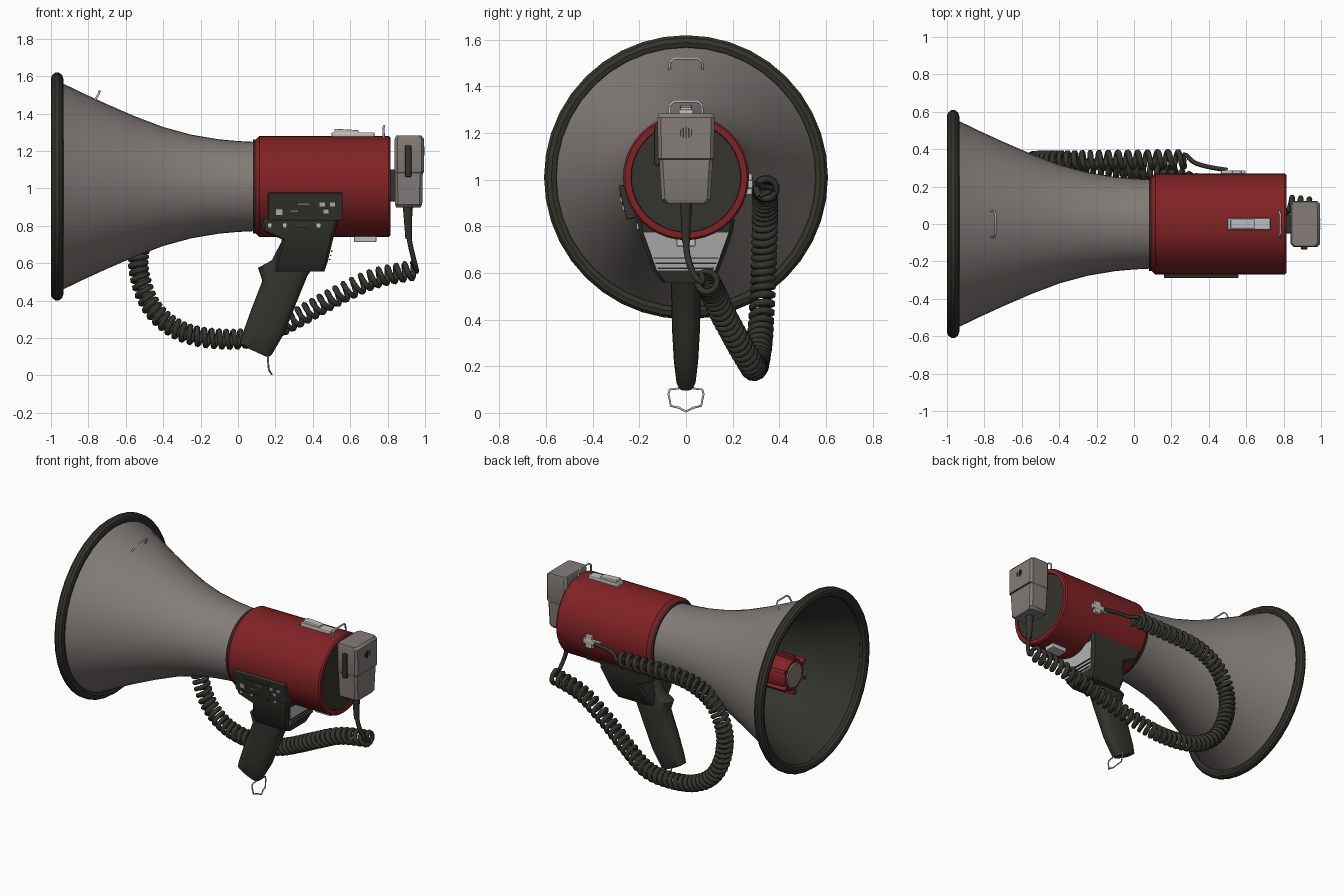
import bpy, bmesh, math
from mathutils import Vector, Matrix

if "Cube" in bpy.data.objects:
    bpy.data.objects.remove(bpy.data.objects["Cube"])

AX = 1.01  # height of the horn axis


def mat(name, c):
    m = bpy.data.materials.new(name)
    m.diffuse_color = (*c, 1)
    m.use_nodes = True
    m.node_tree.nodes["Principled BSDF"].inputs["Base Color"].default_value = m.diffuse_color
    return m


GREY = mat("warm grey", (0.23, 0.205, 0.19))
RED = mat("deep red", (0.22, 0.016, 0.018))
DARK = mat("charcoal", (0.035, 0.035, 0.027))
SILVER = mat("light silver", (0.52, 0.52, 0.51))


def finish(name, bm, m, smooth=True):
    bmesh.ops.recalc_face_normals(bm, faces=bm.faces)
    me = bpy.data.meshes.new(name)
    bm.to_mesh(me)
    bm.free()
    ob = bpy.data.objects.new(name, me)
    bpy.context.collection.objects.link(ob)
    me.materials.append(m)
    if smooth:
        activate(ob)
        bpy.ops.object.shade_smooth_by_angle(angle=math.radians(35))
    return ob


def activate(ob):
    bpy.ops.object.select_all(action='DESELECT')
    ob.select_set(True)
    bpy.context.view_layer.objects.active = ob


def skin(name, rings, m, closed=False, caps=True):
    """Bridge a list of equal-length point rings."""
    bm = bmesh.new()
    vs = [[bm.verts.new(p) for p in r] for r in rings]
    n = len(vs[0])
    for a, b in zip(vs, vs[1:] + (vs[:1] if closed else [])):
        for i in range(n):
            bm.faces.new((a[i], a[(i + 1) % n], b[(i + 1) % n], b[i]))
    if caps and not closed:
        bm.faces.new(vs[0])
        bm.faces.new(vs[-1])
    return finish(name, bm, m)


def lathe(name, prof, m, closed=False, caps=True, n=40):
    """Revolve (x, radius) pairs around the horn axis."""
    return skin(name, [[(x, r * math.cos(2 * math.pi * i / n), AX + r * math.sin(2 * math.pi * i / n))
                        for i in range(n)] for x, r in prof], m, closed, caps)


def box(name, c, s, m, rot=(0, 0, 0), bevel=0.0):
    bm = bmesh.new()
    bmesh.ops.create_cube(bm, size=1)
    bmesh.ops.scale(bm, vec=s, verts=bm.verts)
    if bevel:
        bmesh.ops.bevel(bm, geom=bm.edges[:], offset=bevel, segments=2, affect='EDGES', profile=0.5)
    ob = finish(name, bm, m, smooth=False)
    ob.location, ob.rotation_euler = c, rot
    return ob


def tube(name, pts, r, m, res=1, smooth_path=False):
    cu = bpy.data.curves.new(name, 'CURVE')
    cu.dimensions = '3D'
    cu.bevel_depth, cu.bevel_resolution, cu.use_fill_caps = r, res, True
    if smooth_path:
        pts = sample(pts, 0.02)
    sp = cu.splines.new('POLY')
    sp.points.add(len(pts) - 1)
    for p, q in zip(sp.points, pts):
        p.co = (*q, 1)
    ob = bpy.data.objects.new(name, cu)
    bpy.context.collection.objects.link(ob)
    cu.materials.append(m)
    activate(ob)
    bpy.ops.object.convert(target='MESH')
    bpy.ops.object.shade_smooth_by_angle(angle=math.radians(65))
    return ob


def sample(pts, step):
    """Even steps along a Catmull-Rom path."""
    P = [Vector(p) for p in pts]
    P = [2 * P[0] - P[1]] + P + [2 * P[-1] - P[-2]]
    fine = []
    for a, b, c, d in zip(P, P[1:], P[2:], P[3:]):
        for k in range(60):
            t = k / 60
            fine.append(0.5 * (2 * b + (c - a) * t + (2 * a - 5 * b + 4 * c - d) * t * t
                               + (3 * b - a - 3 * c + d) * t ** 3))
    fine.append(P[-2])
    out, acc = [fine[0]], 0
    for a, b in zip(fine, fine[1:]):
        acc += (b - a).length
        if acc >= step:
            out.append(b)
            acc -= step
    return out + [fine[-1]]


# Horn: outer bell, dark inner bell, rubber rim
bell = [(-0.96, 0.565), (-0.93, 0.548), (-0.82, 0.495), (-0.7, 0.44), (-0.55, 0.375), (-0.4, 0.318),
        (-0.25, 0.277), (-0.1, 0.252), (0, 0.243), (0.1, 0.238)]
lathe("horn_outer", bell, GREY, caps=False)
lathe("horn_inner", [(x, r - 0.012) for x, r in bell], DARK, caps=False)
lathe("horn_throat", [(0.05, 0.23), (0.07, 0.23)], DARK)
lathe("horn_rim", [(-0.967 + 0.033 * math.cos(a), 0.577 + 0.033 * math.sin(a))
                   for a in (math.pi * k / 5 for k in range(10))], DARK, closed=True)

# Driver inside the horn
lathe("driver_tube", [(-0.83, 0.088), (-0.83, 0.1), (-0.81, 0.11), (0.06, 0.13)], RED)
lathe("driver_cap", [(-0.838, 0.08), (-0.825, 0.088)], GREY)
for k in range(6):
    a = math.pi / 3 * k + 0.5
    box("driver_rib", (-0.73, 0.115 * math.cos(a), AX + 0.115 * math.sin(a)), (0.22, 0.035, 0.022), RED, (a, 0, 0))

# Body barrel with recessed rear cover
lathe("body_collar", [(0.08, 0.25), (0.1, 0.25)], DARK)
lathe("body", [(0.092, 0.25), (0.115, 0.27), (0.805, 0.27), (0.815, 0.262), (0.815, 0.236), (0.8, 0.234)], RED)
lathe("rear_cover", [(0.79, 0.234), (0.808, 0.234)], DARK)

# Control panel with its buttons, tilted to the barrel
T = Matrix.Translation((0.36, -0.25, 0.905)) @ Matrix.Rotation(math.radians(14), 4, 'X')
tilt = (math.radians(14), 0, 0)
box("control_panel", T @ Vector((0, 0, 0)), (0.4, 0.045, 0.15), DARK, tilt, 0.006)
box("panel_inset", T @ Vector((-0.03, -0.023, 0.0)), (0.2, 0.006, 0.08), DARK, tilt)
for x, z, w, h in [(-0.14, -0.025, .035, .035), (0.09, 0.015, .028, .022), (0.145, 0.015, .028, .022),
                   (0.11, -0.022, .026, .022), (-0.01, 0.018, .06, .008), (-0.06, -0.022, .04, .008)]:
    box("panel_button", T @ Vector((x, -0.024, z)), (w, 0.009, h), SILVER if w < .039 else GREY, tilt)


def rect_ring(x0, x1, hw, z, c):
    return [(x0 + c, -hw, z), (x1 - c, -hw, z), (x1, -hw + c, z), (x1, hw - c, z),
            (x1 - c, hw, z), (x0 + c, hw, z), (x0, hw - c, z), (x0, -hw + c, z)]


# Handle mount under the barrel
skin("handle_mount", [rect_ring(*s, 0.015) for s in
     [(.2, .462, .1, .556), (.2, .48, .14, .61), (.235, .508, .185, .727), (.13, .522, .2, .775),
      (.12, .535, .21, .83)]], DARK)
bm = bmesh.new()
bm.faces.new([bm.verts.new(p) for p in [(.484, -.125, .61), (.484, .125, .61), (.53, .185, .775), (.53, -.185, .775)]])
bmesh.ops.solidify(bm, geom=bm.faces[:], thickness=0.008)
finish("mount_back_plate", bm, SILVER, False)
for k in range(3):
    box("back_plate_slot", (.49 + .006 * k, 0, .62 + .022 * k), (.008, .24 + .02 * k, .006), DARK)
for x in (0.17, 0.25, 0.34, 0.43):
    box("mount_switch", (x, -.206, .8), (.07 if x == .34 else .02, .012, .022), DARK if x == .34 else SILVER)


# Pistol grip: front point, back point, half width for each section
def grip_ring(x0, z0, x1, z1, hw, n=20):
    out = []
    for i in range(n):
        a = 2 * math.pi * i / n
        u = math.copysign(abs(math.cos(a)) ** 0.7, math.cos(a)) / 2 + 0.5
        v = math.copysign(abs(math.sin(a)) ** 0.7, math.sin(a))
        out.append((x0 + (x1 - x0) * u, hw * v, z0 + (z1 - z0) * u))
    return out


skin("grip", [grip_ring(*s) for s in
     [(.03, .155, .16, .096, .034), (.01, .17, .18, .11, .042), (.02, .21, .25, .23, .052),
      (.07, .35, .305, .37, .06), (.13, .505, .37, .53, .064), (.107, .575, .4, .575, .066),
      (.18, .615, .42, .62, .066), (.235, .72, .44, .72, .066)]], DARK)

# Wire loops: lanyard, top sight, horn sight
tube("lanyard_loop", [(.16, -.03, .105), (.16, -.07, .1), (.16, -.075, .08), (.165, -.065, .03), (.17, -.03, .022),
                      (.18, 0, .006), (.17, .03, .022), (.165, .065, .03), (.16, .075, .08), (.16, .07, .1),
                      (.16, .03, .105)], .005, SILVER)
for name, xb, zb, xt, zt in [("rear_sight_loop", .782, 1.25, .782, 1.335), ("horn_sight_loop", -.775, 1.455, -.74, 1.52)]:
    tube(name, [(xb, -.072, zb), (xt - .005, -.068, zt - .015), (xt, -.05, zt), (xt, .05, zt),
                (xt - .005, .068, zt - .015), (xb, .072, zb)], .006, SILVER)

# Latches and cord socket
box("top_latch", (.615, 0, 1.285), (.23, .066, .03), SILVER, (0, 0, 0), .008)
box("top_latch_lever", (.58, 0, 1.3), (.13, .05, .03), SILVER, (0, .06, 0), .006)
box("bottom_latch", (.68, 0, .73), (.12, .08, .035), SILVER, (0, 0, 0), .006)
box("socket_bar", (.53, .272, .98), (.13, .03, .035), SILVER, (0, 0, 0), .006)
box("socket_cross", (.55, .27, .98), (.05, .03, .09), SILVER, (0, 0, 0), .006)

# Coiled cord with plain leads at both ends
path = sample([(.27, .345, .96), (0, .342, .96), (-.25, .34, .945), (-.43, .338, .86), (-.52, .335, .7),
               (-.525, .33, .53), (-.45, .32, .35), (-.3, .305, .235), (-.1, .295, .195), (.1, .28, .21),
               (.3, .225, .3), (.5, .165, .41), (.72, .115, .515), (.95, .09, .565)], 0.036 / 12)
t0 = (path[1] - path[0]).normalized()
nrm = t0.orthogonal().normalized()
coil = []
for i, p in enumerate(path):
    t = (path[min(i + 1, len(path) - 1)] - path[max(i - 1, 0)]).normalized()
    nrm = (nrm - t * nrm.dot(t)).normalized()
    a = 2 * math.pi * i / 12
    coil.append(p + 0.043 * (nrm * math.cos(a) + t.cross(nrm) * math.sin(a)))
tube("coiled_cord", coil, .0155, DARK)
tube("socket_lead", [(.5, .288, .98), (.4, .305, .98), (.32, .33, .97), (.27, .375, .96), coil[0]], .012, DARK, 1, True)
tube("microphone_lead", [(.912, 0, .75), (.925, .005, .68), (.945, .03, .6), (.955, .07, .555), coil[-1]], .014, DARK, 1, True)

# Hand microphone
skin("microphone", [rect_ring(*s, 0.015) for s in
     [(.845, .975, .09, .898), (.84, .985, .105, .915), (.838, .988, .115, 1.083), (.838, .988, .118, 1.085),
      (.838, .995, .12, 1.09), (.838, .995, .122, 1.265), (.845, .98, .117, 1.282)]], GREY)
box("microphone_seam", (.989, 0, 1.086), (.006, .21, .006), DARK)
for k in range(5):
    box("grille_slot", (.995, -.024 + .012 * k, 1.2), (.006, .005, .03 + .01 * (2 - abs(k - 2))), DARK)
box("talk_button", (.91, -.122, 1.145), (.035, .03, .17), DARK, (0, 0, 0), .008)
box("microphone_clip", (.825, 0, 1.015), (.04, .1, .17), DARK, (0, 0, 0), .006)
skin("strain_relief", [[(x + r * math.cos(a), r * math.sin(a), z) for a in (math.pi * k / 6 for k in range(12))]
     for x, z, r in [(.908, .91, .028), (.908, .87, .024), (.912, .73, .017)]], DARK)
